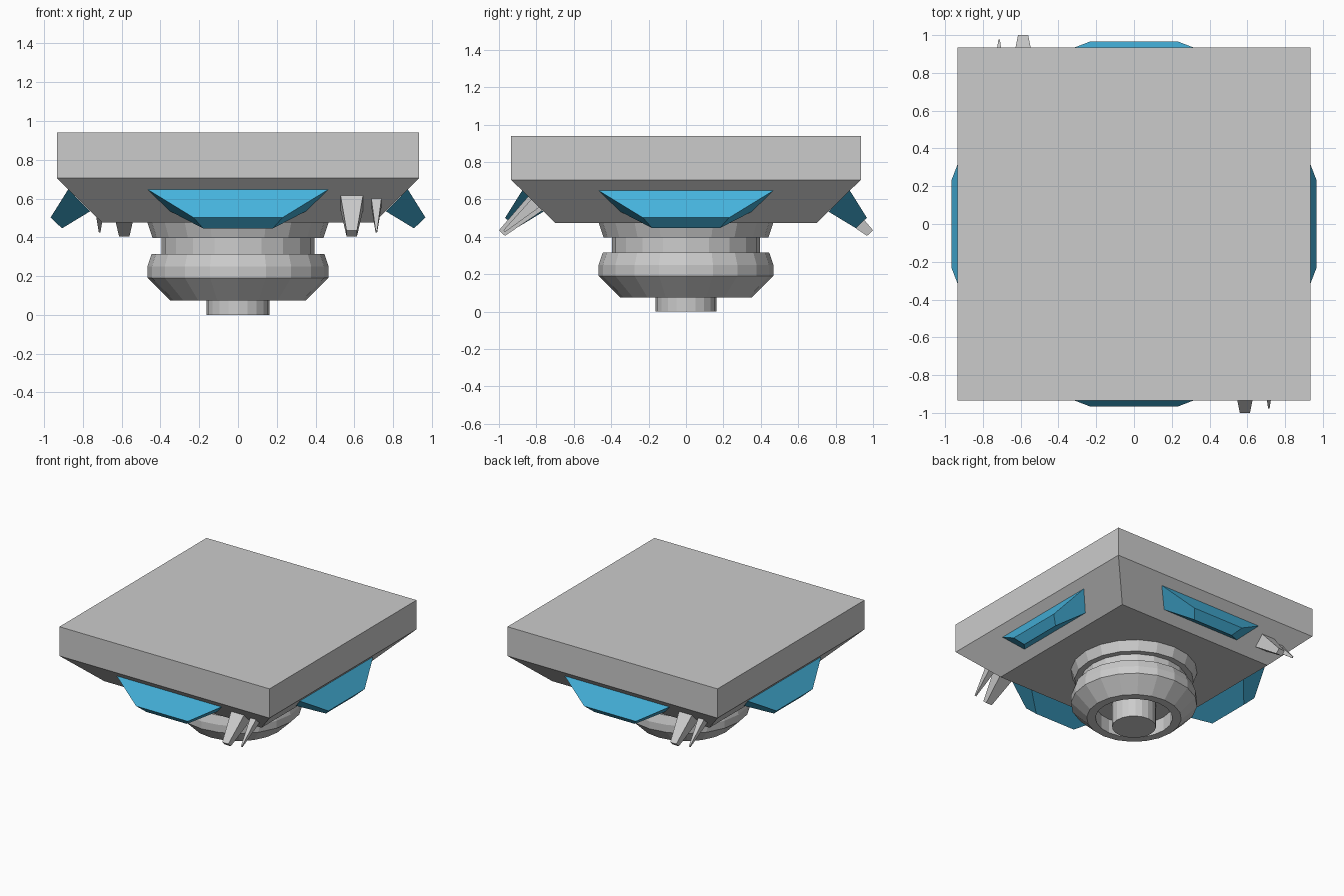
import bpy, bmesh
from math import pi
from mathutils import Matrix, Vector

if "Cube" in bpy.data.objects:
    bpy.data.objects.remove(bpy.data.objects["Cube"])

blue = bpy.data.materials.new("blue_panel")
blue.diffuse_color = (0.06, 0.45, 0.72, 1)
blue.use_nodes = True
blue.node_tree.nodes["Principled BSDF"].inputs["Base Color"].default_value = blue.diffuse_color


def finish(name, bm, mat=None):
    bmesh.ops.recalc_face_normals(bm, faces=bm.faces)
    me = bpy.data.meshes.new(name)
    bm.to_mesh(me)
    bm.free()
    ob = bpy.data.objects.new(name, me)
    bpy.context.collection.objects.link(ob)
    if mat:
        me.materials.append(mat)
    return ob


def loft(name, rings, mat=None, angle=0.0):
    """Skin a closed solid through matching rings of points."""
    bm = bmesh.new()
    rot = Matrix.Rotation(angle, 3, 'Z')
    loops = [[bm.verts.new(rot @ Vector(p)) for p in ring] for ring in rings]
    for a, b in zip(loops, loops[1:]):
        n = len(a)
        for i in range(n):
            j = (i + 1) % n
            bm.faces.new((a[i], a[j], b[j], b[i]))
    bm.faces.new(loops[0])
    bm.faces.new(loops[-1])
    return finish(name, bm, mat)


def lathe(name, profile, segments=20):
    """Spin an (r, z) profile around the z axis."""
    bm = bmesh.new()
    vs = [bm.verts.new((r, 0, z)) for r, z in profile]
    es = [bm.edges.new(p) for p in zip(vs, vs[1:])]
    bmesh.ops.spin(bm, geom=vs + es, cent=(0, 0, 0), axis=(0, 0, 1),
                   angle=2 * pi, steps=segments)
    bmesh.ops.remove_doubles(bm, verts=bm.verts, dist=1e-4)
    return finish(name, bm)


def square(r, z):
    return [(-r, -r, z), (r, -r, z), (r, r, z), (-r, r, z)]


def bar(x, half, hi, lo):
    """Four-point section spanning x +- half between two (y, z) edges."""
    hw_hi, hw_lo = half
    return [(x - hw_hi, *hi), (x + hw_hi, *hi), (x + hw_lo, *lo), (x - hw_lo, *lo)]


# Square top slab with tapered underside
loft("top_slab", [square(0.70, 0.475), square(0.935, 0.705), square(0.935, 0.94)])

# Turned neck, groove and lower ring with a recess underneath
lathe("round_base", [(0, 0.475), (0.467, 0.475), (0.44, 0.395), (0.395, 0.395),
                     (0.395, 0.315), (0.445, 0.315), (0.467, 0.25), (0.467, 0.19),
                     (0.35, 0.075), (0.285, 0.075), (0.285, 0.19), (0, 0.19)])

# Central stub
lathe("centre_stub", [(0, 0.195), (0.162, 0.195), (0.162, 0), (0, 0)])

# Blue panels on all four slopes
for k in range(4):
    loft(f"blue_panel_{k + 1}",
         [bar(0, (0.467, 0.35), (-0.876, 0.647), (-0.763, 0.534)),
          bar(0, (0.23, 0.18), (-0.967, 0.502), (-0.908, 0.446))],
         blue, k * pi / 2)

# Pairs of antenna spikes, front and back
for side, ang in (("front", 0), ("back", pi)):
    loft(f"{side}_large_spike",
         [bar(0.587, (0.058, 0.058), (-0.844, 0.616), (-0.768, 0.54)),
          bar(0.587, (0.027, 0.027), (-1.0, 0.435), (-0.968, 0.405))], angle=ang)
    loft(f"{side}_small_spike",
         [bar(0.714, (0.026, 0.026), (-0.828, 0.6), (-0.785, 0.557)),
          bar(0.714, (0.004, 0.004), (-0.976, 0.435), (-0.968, 0.425))], angle=ang)
